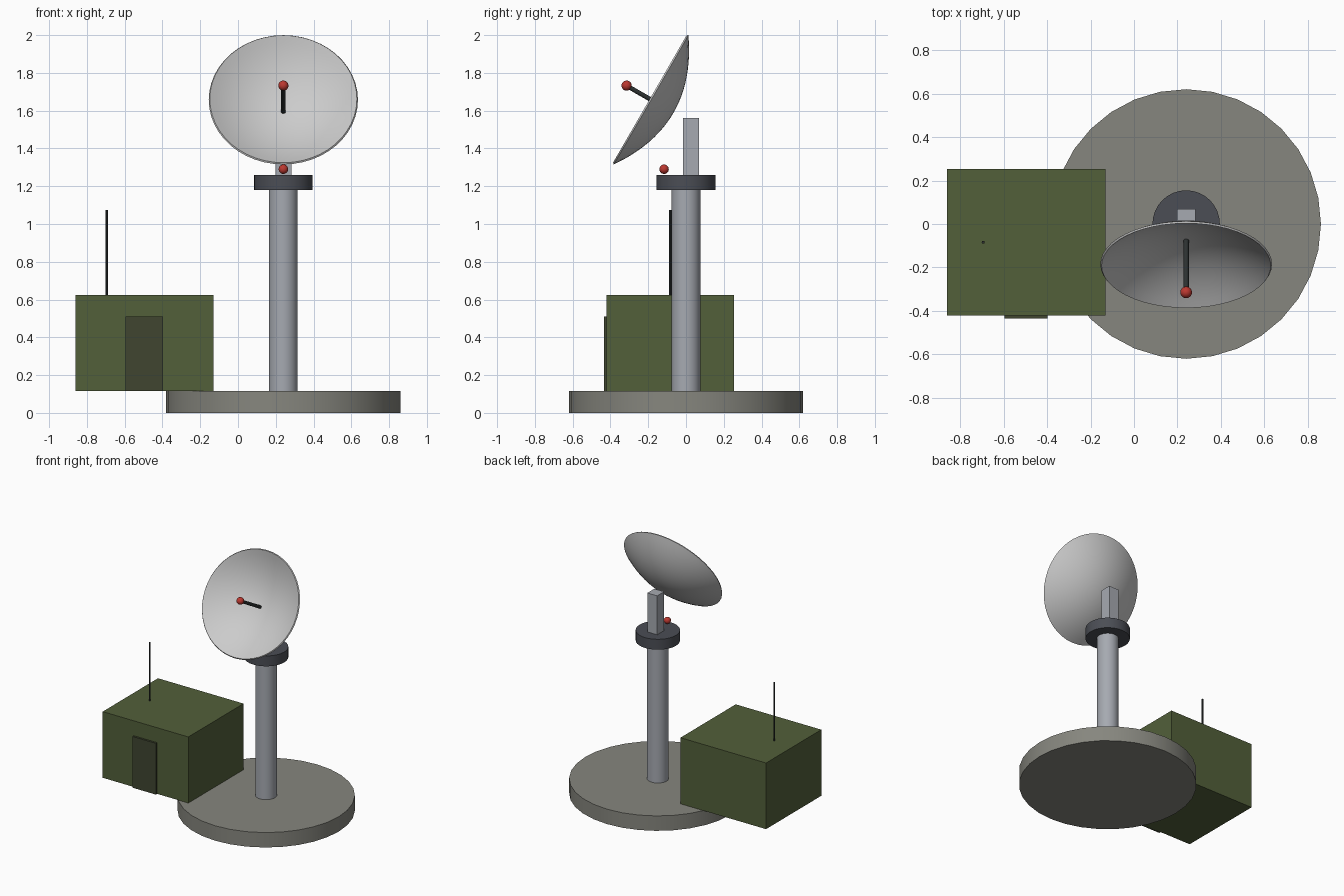
import bpy, bmesh, math
from mathutils import Matrix, Vector

if "Cube" in bpy.data.objects:
    bpy.data.objects.remove(bpy.data.objects["Cube"])


def mat(name, rgb):
    m = bpy.data.materials.new(name)
    m.diffuse_color = (*rgb, 1)
    m.use_nodes = True
    m.node_tree.nodes["Principled BSDF"].inputs["Base Color"].default_value = m.diffuse_color
    return m


CONCRETE = mat("concrete", (0.24, 0.24, 0.21))
STEEL = mat("steel", (0.38, 0.40, 0.44))
DARK = mat("dark_metal", (0.07, 0.075, 0.09))
BLACK = mat("black_metal", (0.025, 0.03, 0.03))
DISH = mat("dish_paint", (0.58, 0.58, 0.58))
OLIVE = mat("olive", (0.085, 0.115, 0.042))
DOOR = mat("door_olive", (0.05, 0.06, 0.03))
RED = mat("red", (0.5, 0.04, 0.03))


def finish(bm, name, material, smooth=True):
    bmesh.ops.recalc_face_normals(bm, faces=bm.faces)
    me = bpy.data.meshes.new(name)
    bm.to_mesh(me)
    bm.free()
    ob = bpy.data.objects.new(name, me)
    bpy.context.collection.objects.link(ob)
    me.materials.append(material)
    if smooth:
        bpy.ops.object.select_all(action='DESELECT')
        ob.select_set(True)
        bpy.context.view_layer.objects.active = ob
        bpy.ops.object.shade_smooth_by_angle(angle=math.radians(35))
    return ob


def box(name, lo, hi, material):
    lo, hi = Vector(lo), Vector(hi)
    bm = bmesh.new()
    bmesh.ops.create_cube(bm, size=1, matrix=Matrix.Translation((lo + hi) / 2)
                          @ Matrix.Diagonal((*(hi - lo), 1)))
    return finish(bm, name, material, False)


def rod(name, a, b, r, material, sides=32):
    a, b = Vector(a), Vector(b)
    rot = (b - a).to_track_quat('Z', 'Y').to_matrix().to_4x4()
    bm = bmesh.new()
    bmesh.ops.create_cone(bm, cap_ends=True, segments=sides, radius1=r, radius2=r,
                          depth=(b - a).length,
                          matrix=Matrix.Translation((a + b) / 2) @ rot)
    return finish(bm, name, material)


def ball(name, c, r, material):
    bm = bmesh.new()
    bmesh.ops.create_uvsphere(bm, u_segments=16, v_segments=10, radius=r,
                              matrix=Matrix.Translation(c))
    return finish(bm, name, material)


# Pedestal
X = 0.24
rod("base_slab", (X, 0, 0), (X, 0, 0.115), 0.62, CONCRETE)
rod("column", (X, 0, 0.115), (X, 0, 1.18), 0.076, STEEL)
rod("collar", (X, 0, 1.18), (X, 0, 1.26), 0.155, DARK)
box("dish_post", (X - 0.042, -0.017, 1.26), (X + 0.042, 0.068, 1.56), STEEL)
ball("warning_lamp", (X, -0.116, 1.29), 0.025, RED)

# Dish: thin paraboloid shell, revolved then tilted up 30 degrees
R, DEPTH, THICK = 0.395, 0.137, 0.01
place = Matrix.Translation((X, -0.066, 1.589)) @ Matrix.Rotation(math.radians(60), 4, 'X')
outer, inner = [], []
for i in range(13):
    r = R * i / 12
    z = DEPTH * (r / R) ** 2
    a = math.atan(2 * DEPTH * r / R ** 2)
    outer.append((r, 0, z))
    inner.append((r - THICK * math.sin(a), 0, z + THICK * math.cos(a)))
bm = bmesh.new()
vs = [bm.verts.new(p) for p in outer + inner[::-1]]
es = [bm.edges.new(pair) for pair in zip(vs, vs[1:])]
bmesh.ops.spin(bm, geom=vs + es, axis=(0, 0, 1), cent=(0, 0, 0),
               angle=math.tau, steps=48, use_duplicate=False)
bmesh.ops.remove_doubles(bm, verts=bm.verts, dist=1e-5)
bmesh.ops.transform(bm, matrix=place, verts=bm.verts)
finish(bm, "dish", DISH)

# Feed arm and horn on the dish axis
tip = place @ Vector((0, 0, 0.287))
rod("feed_arm", place @ Vector((0, 0, 0.005)), tip, 0.012, BLACK, 12)
ball("feed_horn", tip, 0.027, RED)

# Equipment hut
box("hut", (-0.86, -0.42, 0.115), (-0.13, 0.253, 0.625), OLIVE)
box("hut_door", (-0.595, -0.435, 0.115), (-0.397, -0.415, 0.51), DOOR)
rod("hut_antenna", (-0.694, -0.084, 0.62), (-0.694, -0.084, 1.075), 0.007, BLACK, 8)
